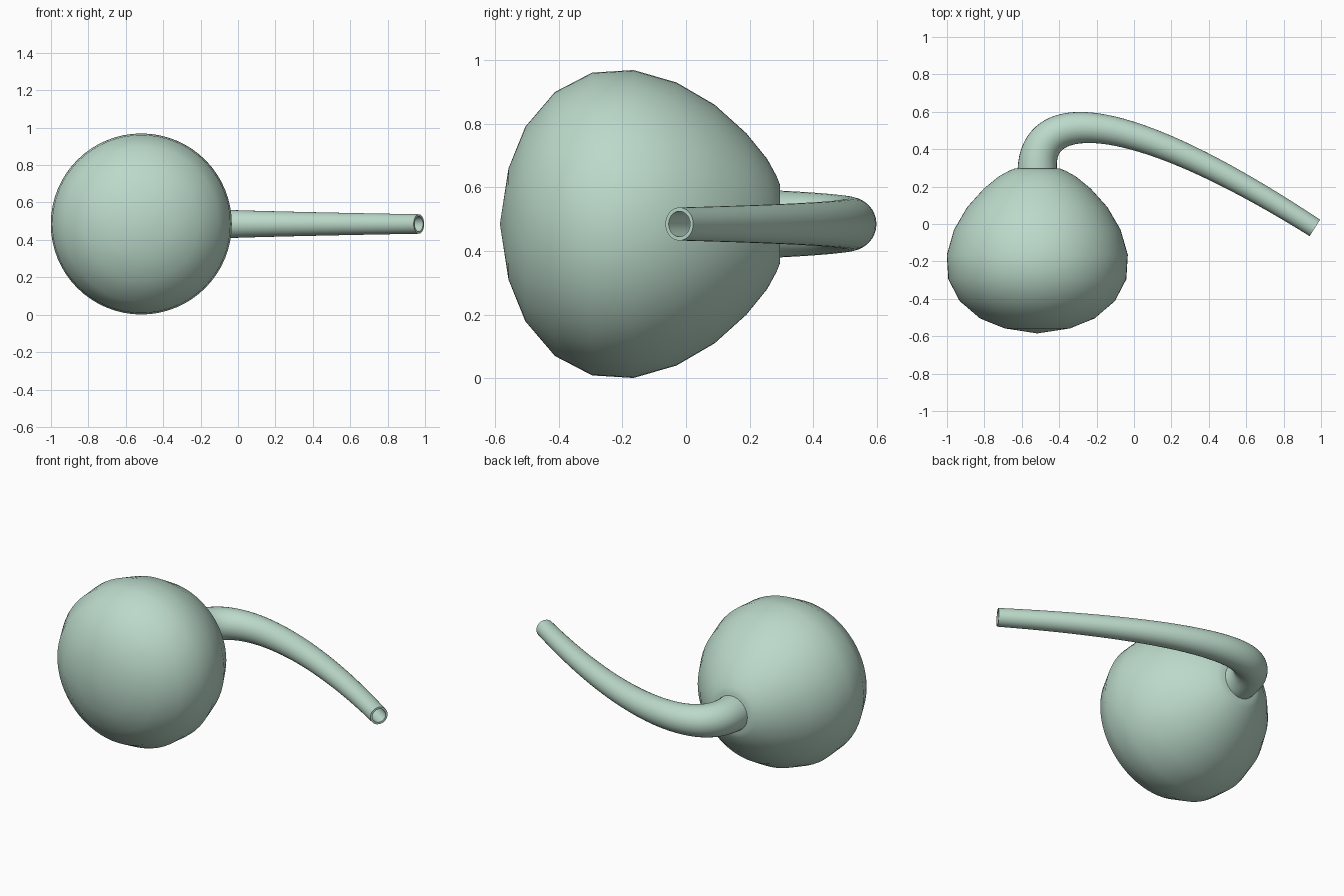
import bpy, bmesh, math
from mathutils import Vector

cube = bpy.data.objects.get("Cube")
if cube:
    bpy.data.objects.remove(cube)

glass = bpy.data.materials.new("pale_green")
glass.use_nodes = True
colour = (0.50, 0.70, 0.59, 1)
glass.diffuse_color = colour
glass.node_tree.nodes["Principled BSDF"].inputs["Base Color"].default_value = colour

CENTRE = Vector((-0.517, 0, 0.485))


def ring(bm, centre, side, up, radius, count):
    if radius == 0:
        return [bm.verts.new(centre)] * count
    angles = [math.tau * i / count for i in range(count)]
    return [bm.verts.new(centre + radius * (side * math.cos(a) + up * math.sin(a)))
            for a in angles]


def bridge(bm, rings):
    for a, b in zip(rings, rings[1:]):
        for i in range(len(a)):
            j = (i + 1) % len(a)
            corners = list(dict.fromkeys((a[i], a[j], b[j], b[i])))
            bm.faces.new(corners)


def finish(bm, name):
    bmesh.ops.recalc_face_normals(bm, faces=bm.faces)
    mesh = bpy.data.meshes.new(name)
    bm.to_mesh(mesh)
    bm.free()
    mesh.materials.append(glass)
    obj = bpy.data.objects.new(name, mesh)
    bpy.context.collection.objects.link(obj)
    bpy.ops.object.select_all(action='DESELECT')
    obj.select_set(True)
    bpy.context.view_layer.objects.active = obj
    bpy.ops.object.shade_smooth_by_angle(angle=math.radians(40))


X, Z = Vector((1, 0, 0)), Vector((0, 0, 1))

# Bulb: turned about the front-to-back axis, with a flat seat for the neck
profile = [(-0.585, 0), (-0.558, 0.175), (-0.505, 0.306), (-0.412, 0.415),
           (-0.295, 0.476), (-0.165, 0.484), (-0.03, 0.445), (0.09, 0.375),
           (0.19, 0.285), (0.255, 0.205), (0.285, 0.15), (0.296, 0.122)]
bm = bmesh.new()
rings = [ring(bm, CENTRE + Vector((0, y, 0)), X, Z, r, 64) for y, r in profile]
bridge(bm, rings)
bm.faces.new(rings[-1])
finish(bm, "bulb")

# Spout: tapering hollow tube along a curve, outer wall then inner wall
start = CENTRE + Vector((0, 0.295, 0))
end = Vector((0.967, -0.021, 0.485))
handles = (start + Vector((0, 0.335, 0)), end + 1.2 * Vector((-0.84, 0.54, 0)))
STEPS = 40


def path(t):
    s = 1 - t
    point = (start * s**3 + handles[0] * 3 * s * s * t
             + handles[1] * 3 * s * t * t + end * t**3)
    tangent = ((handles[0] - start) * s * s + (handles[1] - handles[0]) * 2 * s * t
               + (end - handles[1]) * t * t).normalized()
    return point, tangent.cross(Z)


bm = bmesh.new()
outer, inner = [], []
for k in range(STEPS + 1):
    t = k / STEPS
    point, side = path(t)
    radius = 0.105 - 0.053 * t
    outer.append(ring(bm, point, side, Z, radius, 32))
    inner.append(ring(bm, point, side, Z, radius * 0.77, 32))
bridge(bm, outer + inner[::-1] + outer[:1])
finish(bm, "spout")
